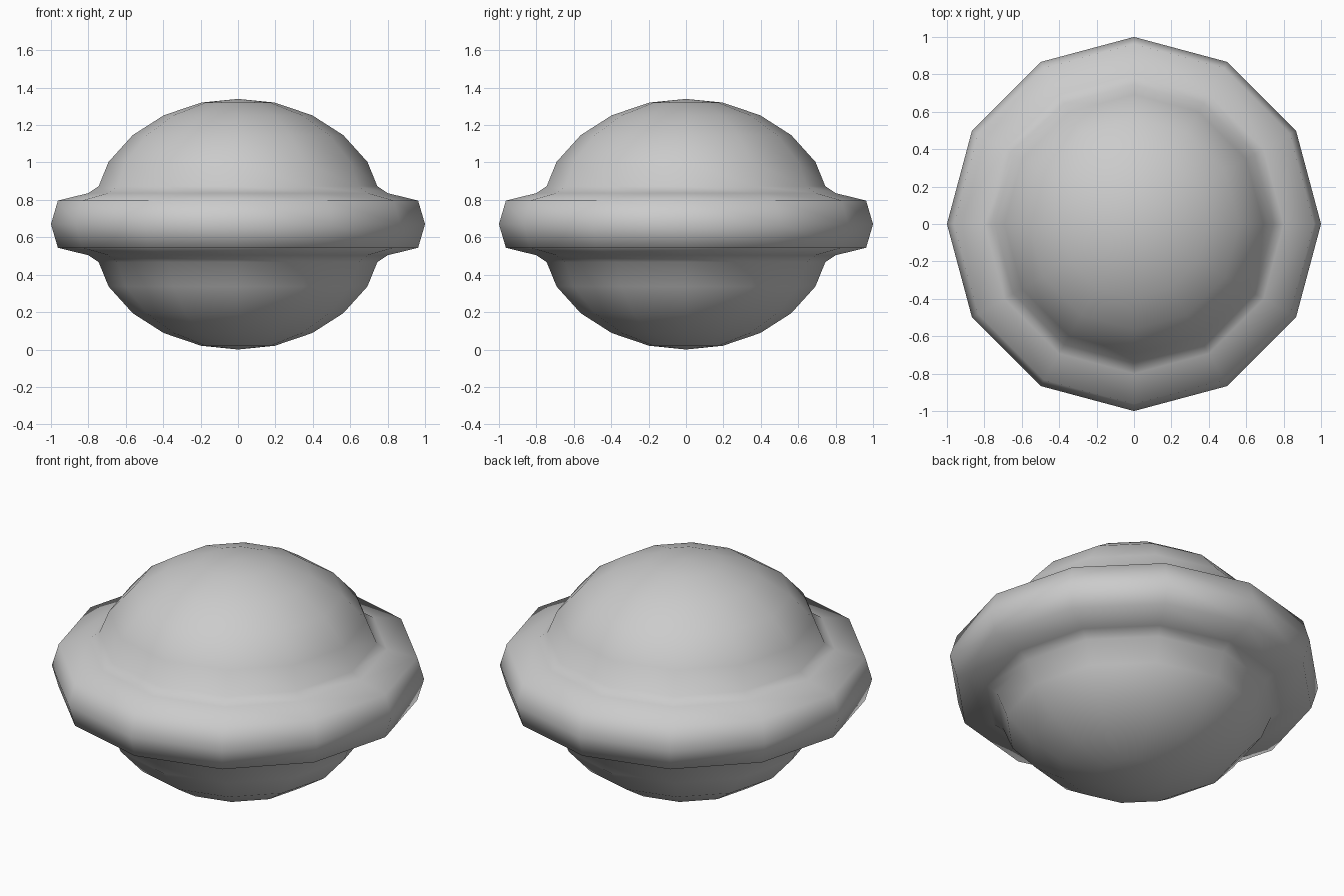
import bpy, bmesh
from math import cos, sin, tau

if "Cube" in bpy.data.objects:
    bpy.data.objects.remove(bpy.data.objects["Cube"])

SIDES = 12
MID = 0.67

# Half profile: (radius, height above the middle), from dome to ring rim
half = [(0.197, 0.65), (0.397, 0.582), (0.563, 0.476), (0.692, 0.333),
        (0.745, 0.203), (0.80, 0.166), (0.963, 0.126)]
profile = half + [(1.0, 0.0)] + [(r, -h) for r, h in reversed(half)]

bm = bmesh.new()
rings = [[bm.verts.new((r * cos(tau * i / SIDES), r * sin(tau * i / SIDES), MID + h))
          for i in range(SIDES)] for r, h in profile]

# Walls between neighbouring rings
for a, b in zip(rings, rings[1:]):
    for i in range(SIDES):
        j = (i + 1) % SIDES
        bm.faces.new((a[i], b[i], b[j], a[j]))

# Pointed caps at the poles
for ring, z in ((rings[0], 2 * MID), (rings[-1], 0)):
    pole = bm.verts.new((0, 0, z))
    for i in range(SIDES):
        bm.faces.new((ring[i], ring[(i + 1) % SIDES], pole))

bmesh.ops.recalc_face_normals(bm, faces=bm.faces)
for f in bm.faces:
    f.smooth = True

mesh = bpy.data.meshes.new("ringed_globe")
bm.to_mesh(mesh)
bm.free()
obj = bpy.data.objects.new("ringed_globe", mesh)
bpy.context.collection.objects.link(obj)
